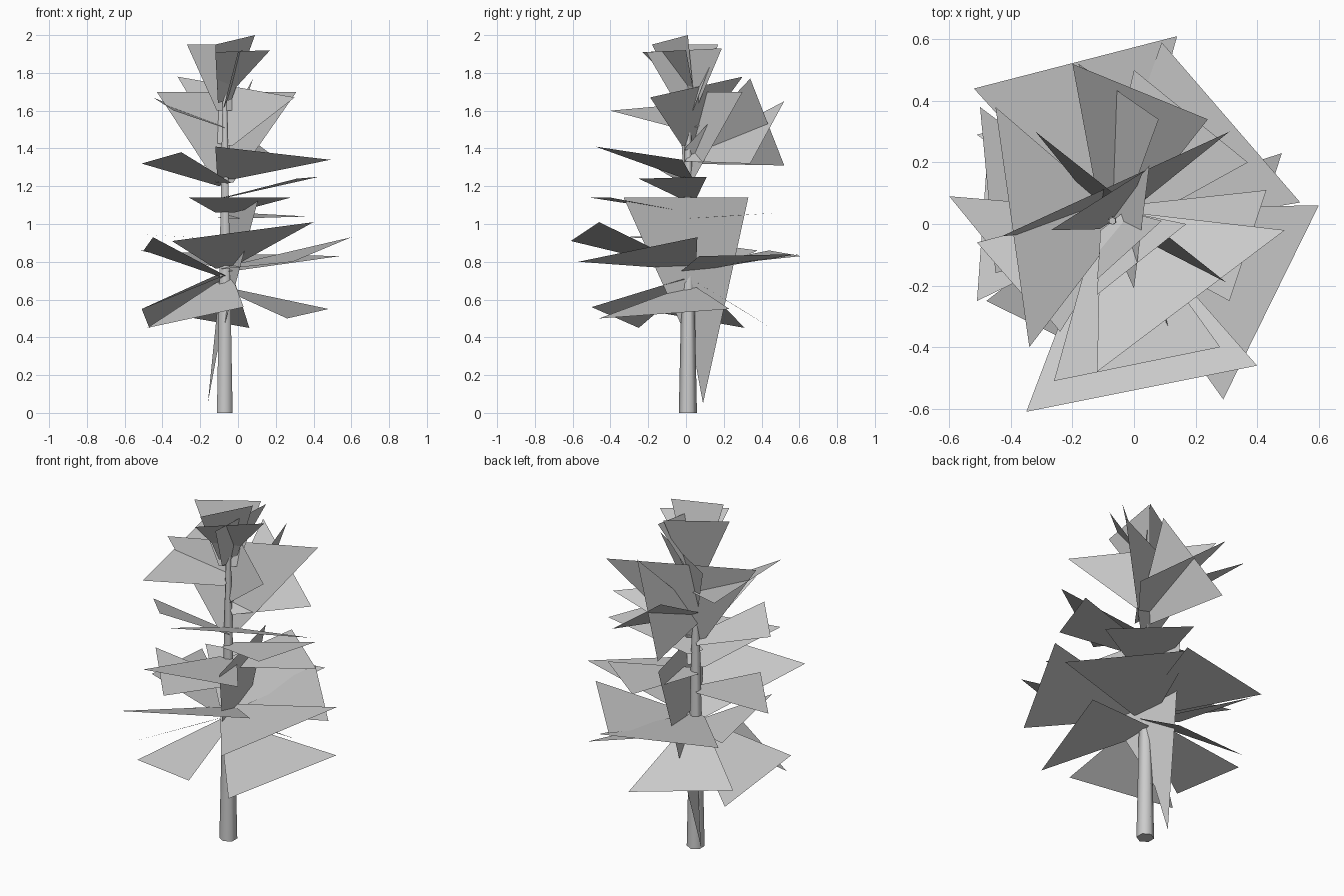
import bpy, bmesh
from mathutils import Vector

TRUNK = Vector((-0.07, 0.01, 0))


def make_object(name, bm):
    mesh = bpy.data.meshes.new(name)
    bm.to_mesh(mesh)
    bm.free()
    obj = bpy.data.objects.new(name, mesh)
    bpy.context.collection.objects.link(obj)
    return obj


def add_spray(bm, a, b, root_z, half_root=0.05):
    """Flat spray: narrow edge at the trunk, wide edge between corners a and b."""
    a, b = Vector(a), Vector(b)
    root = TRUNK + Vector((0, 0, root_z))
    side = (b - a).normalized() * half_root
    bm.faces.new([bm.verts.new(p) for p in (root - side, a, b, root + side)])


def foliage(name, sprays):
    bm = bmesh.new()
    for a, b, root_z in sprays:
        add_spray(bm, a, b, root_z)
    return make_object(name, bm)


# Tapered six-sided trunk with a smooth bark surface
bm = bmesh.new()
bmesh.ops.create_cone(bm, cap_ends=True, segments=6, radius1=0.048, radius2=0.012, depth=1.75)
bmesh.ops.translate(bm, verts=bm.verts, vec=TRUNK + Vector((0, 0, 0.875)))
for f in bm.faces:
    f.smooth = len(f.verts) == 4
for e in bm.edges:
    e.smooth = all(f.smooth for f in e.link_faces)
make_object("trunk", bm)

# Drooping lowest branches
foliage("low_branches", [
    ((-0.48, -0.25, 0.45), (0.03, -0.50, 0.56), 0.70),
    ((0.26, -0.46, 0.50), (0.48, 0.23, 0.55), 0.66),
    ((0.06, 0.45, 0.45), (-0.51, 0.29, 0.55), 0.72),
    ((-0.51, -0.25, 0.55), (-0.47, 0.31, 0.45), 0.72),
])

# One long spray hanging down beside the trunk
bm = bmesh.new()
bm.faces.new([bm.verts.new(p) for p in (
    (0.11, -0.33, 1.14), (-0.05, 0.33, 1.14), (-0.16, 0.09, 0.05), (-0.11, 0.04, 0.32))])
make_object("hanging_branch", bm)

# Widest, nearly level branches
foliage("wide_branches", [
    ((0.29, -0.57, 0.80), (0.60, 0.06, 0.93), 0.77),
    ((-0.35, -0.61, 0.91), (0.40, -0.46, 1.01), 0.77),
    ((0.14, 0.61, 0.83), (-0.52, 0.44, 0.86), 0.77),
    ((0.54, 0.07, 0.83), (0.09, 0.59, 0.84), 0.75),
    ((-0.60, 0.09, 0.95), (-0.24, -0.35, 0.93), 0.92),
    ((-0.50, 0.38, 0.86), (-0.45, -0.16, 0.93), 0.72),
])

# Middle branches
foliage("middle_branches", [
    ((-0.26, -0.51, 1.14), (0.28, -0.40, 1.14), 1.06),
    ((0.37, 0.20, 1.04), (0.00, 0.50, 1.06), 1.03),
    ((-0.12, -0.48, 1.41), (0.49, -0.02, 1.34), 1.24),
    ((-0.51, -0.06, 1.32), (-0.30, -0.30, 1.38), 1.21),
    ((0.31, -0.25, 1.24), (0.43, 0.11, 1.25), 1.14),
])

# Steeper upper branches
foliage("upper_branches", [
    ((-0.18, 0.52, 1.31), (0.08, 0.34, 1.77), 1.36),
    ((0.24, 0.34, 1.32), (-0.20, 0.52, 1.65), 1.36),
    ((-0.43, -0.04, 1.70), (0.31, 0.30, 1.70), 1.22),
    ((-0.32, 0.30, 1.78), (0.30, -0.19, 1.67), 1.42),
    ((-0.45, 0.38, 1.67), (-0.34, -0.40, 1.60), 1.51),
])

# Upright crown
foliage("crown_branches", [
    ((-0.27, -0.02, 1.95), (0.03, 0.17, 1.95), 1.60),
    ((0.09, 0.01, 2.00), (-0.12, -0.18, 1.95), 1.65),
    ((-0.12, -0.23, 1.91), (0.17, 0.00, 1.92), 1.70),
    ((0.05, 0.19, 1.93), (0.00, -0.21, 1.91), 1.62),
])
